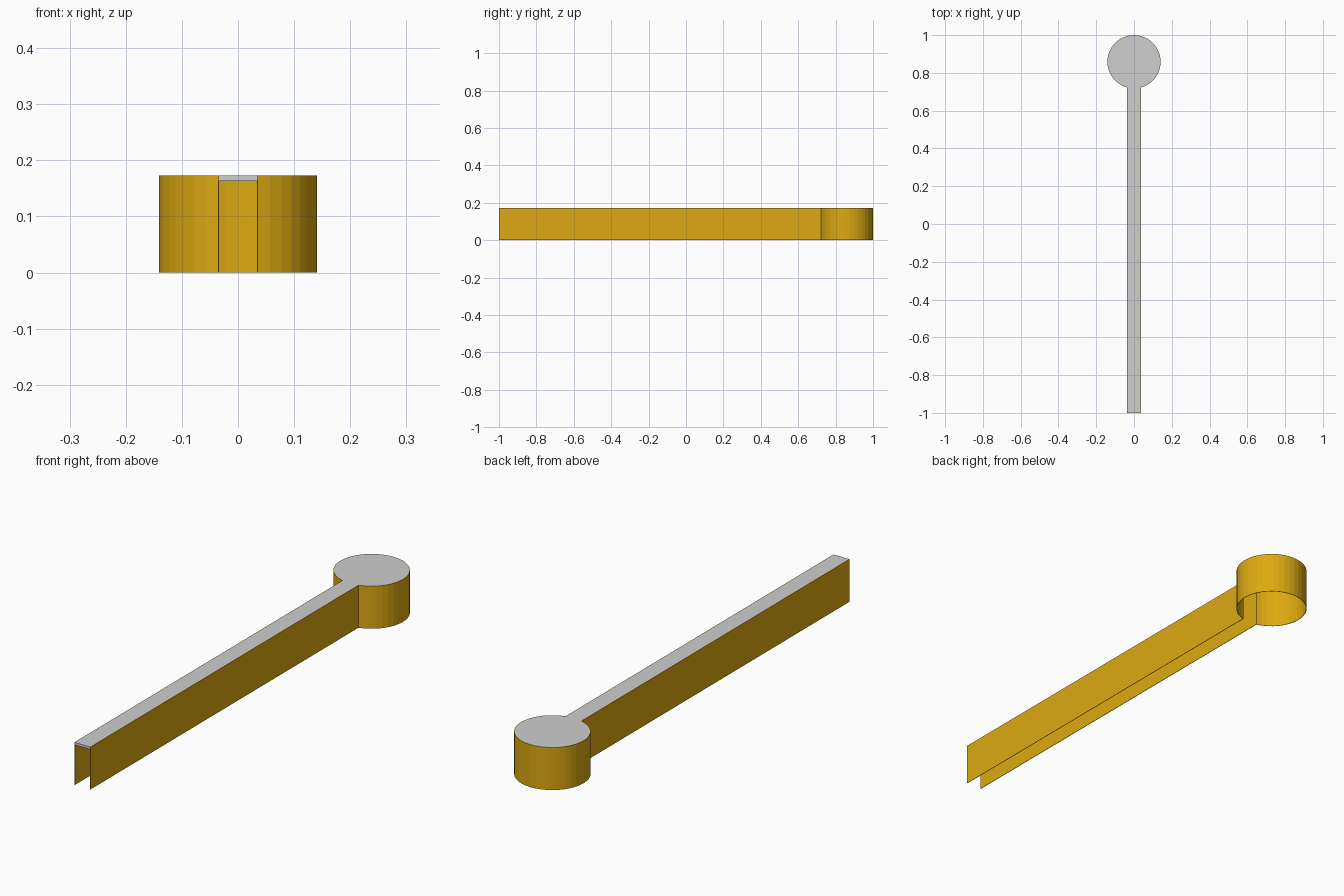
import bpy, math

if "Cube" in bpy.data.objects:
    bpy.data.objects.remove(bpy.data.objects["Cube"])

H, R, W = 0.173, 0.141, 0.036     # height, ring radius, half channel width
CY = 1.0 - R                      # ring centre
PLATE = 0.01                      # lid thickness
T = 0.002                         # wall thickness
SIDES = 36


def material(name, rgb):
    m = bpy.data.materials.new(name)
    m.diffuse_color = (*rgb, 1)
    m.use_nodes = True
    m.node_tree.nodes["Principled BSDF"].inputs["Base Color"].default_value = m.diffuse_color
    return m


gold = material("gold", (0.72, 0.40, 0.006))
grey = material("light grey", (0.62, 0.62, 0.62))


def keyhole(inset):
    """Keyhole outline, counter-clockwise, starting and ending at the front."""
    r, w = R - inset, W - inset
    a = math.asin(w / r)
    start, end = -math.pi / 2 + a, 1.5 * math.pi - a
    pts = [(w, -1.0)]
    for i in range(SIDES + 1):
        t = start + (end - start) * i / SIDES
        pts.append((r * math.cos(t), CY + r * math.sin(t)))
    return pts + [(-w, -1.0)]


def build(name, verts, faces, mat):
    me = bpy.data.meshes.new(name)
    me.from_pydata(verts, [], faces)
    me.materials.append(mat)
    ob = bpy.data.objects.new(name, me)
    bpy.context.collection.objects.link(ob)
    return ob


# side wall: thin strip following the outline, open at the front and below
outer, inner = keyhole(0), keyhole(T)
n = len(outer)
verts = [(x, y, z) for pts in (outer, inner) for z in (0, H) for x, y in pts]
ob_, ot, ib, it = 0, n, 2 * n, 3 * n
faces = []
for i in range(n - 1):
    j = i + 1
    faces += [(ob_ + i, ob_ + j, ot + j, ot + i),
              (ib + j, ib + i, it + i, it + j),
              (ot + i, ot + j, it + j, it + i),
              (ob_ + j, ob_ + i, ib + i, ib + j)]
e = n - 1
faces += [(ob_, ot, it, ib), (ob_ + e, ib + e, it + e, ot + e)]
build("side_wall", verts, faces, gold)

# lid: flat plate filling the top of the wall
pts = keyhole(T)
verts = [(x, y, z) for z in (H - PLATE, H) for x, y in pts]
faces = [tuple(range(n - 1, -1, -1)), tuple(range(n, 2 * n))]
faces += [(i, (i + 1) % n, n + (i + 1) % n, n + i) for i in range(n)]
build("lid", verts, faces, grey)
